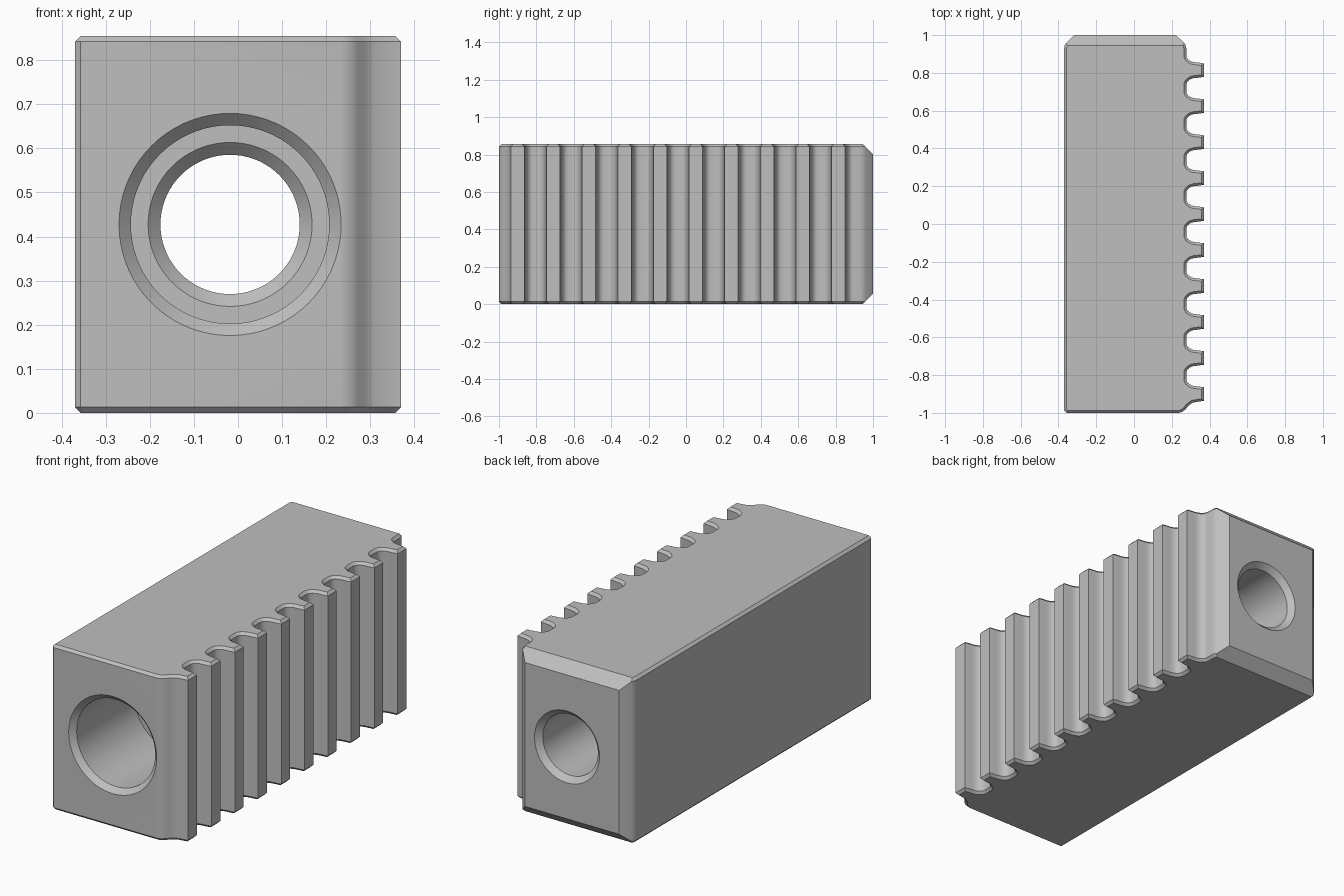
import bpy, bmesh, math
from mathutils import Vector

cube = bpy.data.objects.get("Cube")
if cube:
    bpy.data.objects.remove(cube, do_unlink=True)

HEIGHT, EDGE = 0.855, 0.013
TIP, ROOT = 0.37, 0.277
PITCH, TEETH, FIRST = 0.1905, 10, -0.9

steel = bpy.data.materials.new("machined grey")
steel.use_nodes = True
GREY = (0.52, 0.52, 0.52, 1)
steel.diffuse_color = GREY
steel.node_tree.nodes["Principled BSDF"].inputs["Base Color"].default_value = GREY


def make_object(name, bm):
    bmesh.ops.recalc_face_normals(bm, faces=bm.faces)
    mesh = bpy.data.meshes.new(name)
    bm.to_mesh(mesh)
    bm.free()
    mesh.materials.append(steel)
    obj = bpy.data.objects.new(name, mesh)
    bpy.context.collection.objects.link(obj)
    return obj


def flank():
    """Tooth side from tip to root as (x, distance from tooth centre)."""
    pts = [(TIP, 0.036)]
    for i in range(7):
        a = math.pi / 2 * i / 6
        pts.append((ROOT + 0.055 * (1 - math.sin(a)), 0.078 - 0.037 * math.cos(a)))
    return pts


def rack_profile():
    """Counter-clockwise plan outline of the jaw."""
    pts = [(-0.317, 1), (-0.358, 0.96), (-0.367, 0.947), (-TIP, 0.93),
           (-TIP, EDGE - 1), (EDGE - TIP, -1),
           (0.235, -1), (0.255, -0.995), (0.272, -0.982), (0.288, -0.962), (0.31, -0.946)]
    for k in range(TEETH):
        y = FIRST + PITCH * k
        if k:
            pts += [(x, y - d) for x, d in reversed(flank())]
        else:
            pts.append((TIP, y - 0.036))
        pts += [(x, y + d) for x, d in flank()]
    return pts + [(ROOT, 0.93), (0.273, 0.947), (0.264, 0.96), (0.222, 1)]


def inset(pts, amount):
    """Move an outline inwards by a constant distance."""
    result = []
    for i, p in enumerate(pts):
        p = Vector(p)
        a = (p - Vector(pts[i - 1])).normalized()
        b = (Vector(pts[(i + 1) % len(pts)]) - p).normalized()
        na, nb = Vector((-a.y, a.x)), Vector((-b.y, b.x))
        result.append(p + (na + nb) * amount / (1 + na.dot(nb)))
    return result


# Toothed block with chamfered upper and lower edges
outline = rack_profile()
small = inset(outline, EDGE)
bm = bmesh.new()
rings = [[bm.verts.new((x, y, z)) for x, y in shape] for shape, z in
         ((small, 0), (outline, EDGE), (outline, HEIGHT - EDGE), (small, HEIGHT))]
for low, high in zip(rings, rings[1:]):
    for i in range(len(low)):
        bm.faces.new((low[i - 1], low[i], high[i], high[i - 1]))
bm.faces.new(rings[0][::-1])
bm.faces.new(rings[-1])

# Larger slopes across the back end
for z, direction in ((HEIGHT, 1), (0, -1)):
    bmesh.ops.bisect_plane(bm, geom=bm.verts[:] + bm.edges[:] + bm.faces[:], dist=1e-5,
                           plane_co=(0, 0.945, z), plane_no=(0, 1, direction),
                           clear_outer=True)
    bmesh.ops.holes_fill(bm, edges=[e for e in bm.edges if e.is_boundary], sides=0)
block = make_object("toothed_block", bm)

# Stepped bore cutter, turned about the y axis
steps = [(0.272, -1.02), (0.225, -0.973), (0.225, -0.5), (0.186, -0.5),
         (0.158, -0.472), (0.158, 0.972), (0.206, 1.02)]
bm = bmesh.new()
SIDES = 72
turned = [[bm.verts.new((-0.018 + r * math.cos(math.tau * i / SIDES), y,
                         HEIGHT / 2 + r * math.sin(math.tau * i / SIDES)))
           for i in range(SIDES)] for r, y in steps]
for near, far in zip(turned, turned[1:]):
    for i in range(SIDES):
        bm.faces.new((near[i - 1], near[i], far[i], far[i - 1]))
bm.faces.new(turned[0])
bm.faces.new(turned[-1])
cutter = make_object("bore_cutter", bm)
cutter.hide_render = True

# Cut the bore and finish the shading
cut = block.modifiers.new("bore", "BOOLEAN")
cut.operation = "DIFFERENCE"
cut.solver = "EXACT"
cut.object = cutter
bpy.ops.object.select_all(action="DESELECT")
bpy.context.view_layer.objects.active = block
block.select_set(True)
bpy.ops.object.modifier_apply(modifier="bore")
bpy.data.objects.remove(cutter, do_unlink=True)
bpy.ops.object.shade_smooth_by_angle(angle=math.radians(29))
